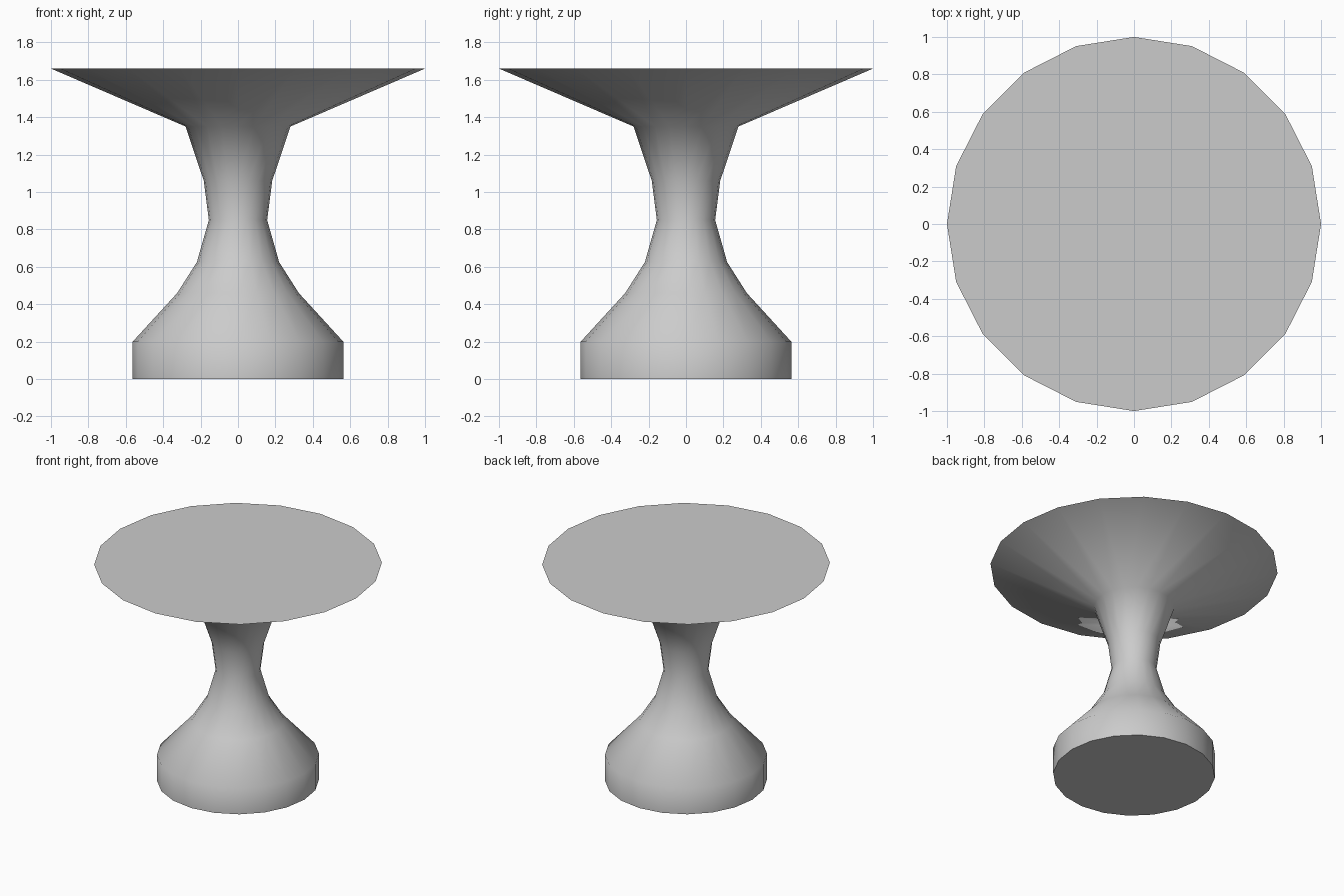
import bpy, bmesh
from math import sin, cos, tau, radians

if "Cube" in bpy.data.objects:
    bpy.data.objects.remove(bpy.data.objects["Cube"])

SIDES = 20
# Profile from the floor up: (radius, height)
PROFILE = [(0.563, 0), (0.563, 0.20), (0.325, 0.46), (0.22, 0.625),
           (0.156, 0.85), (0.183, 1.06), (0.28, 1.35), (1.0, 1.66)]

# Turned pedestal table: stacked rings joined by quads
bm = bmesh.new()
rings = [[bm.verts.new((r * cos(tau * i / SIDES), r * sin(tau * i / SIDES), z))
          for i in range(SIDES)] for r, z in PROFILE]
for low, high in zip(rings, rings[1:]):
    for i in range(SIDES):
        j = (i + 1) % SIDES
        bm.faces.new((low[i], low[j], high[j], high[i]))

# Flat underside and table top
bm.faces.new(rings[0][::-1])
bm.faces.new(rings[-1])

mesh = bpy.data.meshes.new("pedestal_table")
bm.to_mesh(mesh)
bm.free()
table = bpy.data.objects.new("pedestal_table", mesh)
bpy.context.collection.objects.link(table)

# Smooth turned sides, crisp rims
bpy.context.view_layer.objects.active = table
table.select_set(True)
bpy.ops.object.shade_smooth_by_angle(angle=radians(60))
